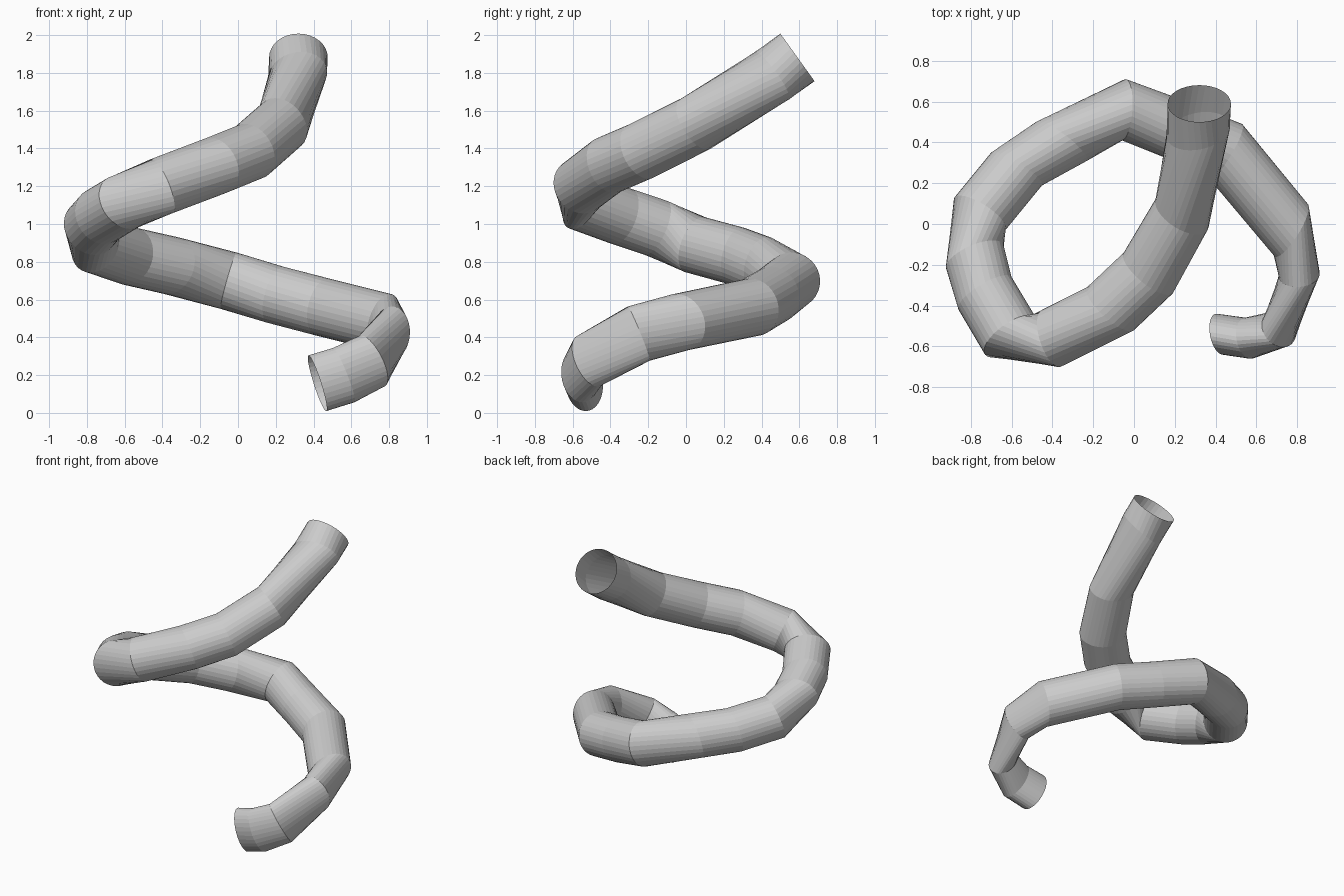
import bpy, bmesh, math
from mathutils import Vector

cube = bpy.data.objects.get("Cube")
if cube:
    bpy.data.objects.remove(cube, do_unlink=True)

RADIUS = 0.155
SIDES = 32

# Hoops of the spiral from bottom to top: outer x, y, inner x, y, height
hoops = (
    (0.44, -0.64, 0.40, -0.44, 0.157), (0.58, -0.66, 0.54, -0.46, 0.20),
    (0.77, -0.59, 0.65, -0.44, 0.275), (0.91, -0.24, 0.71, -0.26, 0.42),
    (0.85, 0.10, 0.69, -0.16, 0.48), (0.53, 0.49, 0.37, 0.22, 0.56),
    (0.26, 0.60, 0.14, 0.33, 0.625), (-0.04, 0.71, -0.06, 0.41, 0.70),
    (-0.48, 0.50, -0.23, 0.31, 0.78), (-0.70, 0.35, -0.45, 0.19, 0.83),
    (-0.88, 0.13, -0.63, -0.03, 0.89), (-0.92, -0.22, -0.64, -0.10, 0.98),
    (-0.86, -0.42, -0.60, -0.26, 1.04), (-0.73, -0.64, -0.48, -0.46, 1.115),
    (-0.36, -0.70, -0.45, -0.42, 1.20), (0.0, -0.52, -0.23, -0.31, 1.31),
    (0.19, -0.34, -0.05, -0.14, 1.385), (0.36, -0.03, 0.11, 0.13, 1.53),
    (0.47, 0.49, 0.16, 0.42, 1.785), (0.475, 0.59, 0.165, 0.59, 1.882))

# Grey material
grey = bpy.data.materials.new("plain grey")
grey.use_nodes = True
colour = (0.6, 0.6, 0.6, 1)
grey.diffuse_color = colour
grey.node_tree.nodes["Principled BSDF"].inputs["Base Color"].default_value = colour


def hoop_tube(name, hoops, radius, sides):
    """Open pipe through level-sided hoops that lean with the slope."""
    outer = [Vector((x, y, z)) for x, y, _, _, z in hoops]
    inner = [Vector((x, y, z)) for _, _, x, y, z in hoops]
    centres = [(a + b) / 2 for a, b in zip(outer, inner)]
    steps = [(b - a).normalized() for a, b in zip(centres, centres[1:])]
    bm = bmesh.new()
    rings = []
    for k, centre in enumerate(centres):
        # Travel direction is the mean of the neighbouring segments
        along = steps[max(k - 1, 0)] + steps[min(k, len(steps) - 1)]
        side = outer[k] - centre
        up = side.cross(along).normalized() * radius
        turns = [math.tau * i / sides for i in range(sides)]
        rings.append([bm.verts.new(centre + math.cos(a) * side + math.sin(a) * up)
                      for a in turns])
    for low, high in zip(rings, rings[1:]):
        for i in range(sides):
            j = (i + 1) % sides
            bm.faces.new((low[i], high[i], high[j], low[j]))
    mesh = bpy.data.meshes.new(name)
    bm.to_mesh(mesh)
    bm.free()
    mesh.materials.append(grey)
    obj = bpy.data.objects.new(name, mesh)
    bpy.context.collection.objects.link(obj)


hoop_tube("spiral_tube", hoops, RADIUS, SIDES)
